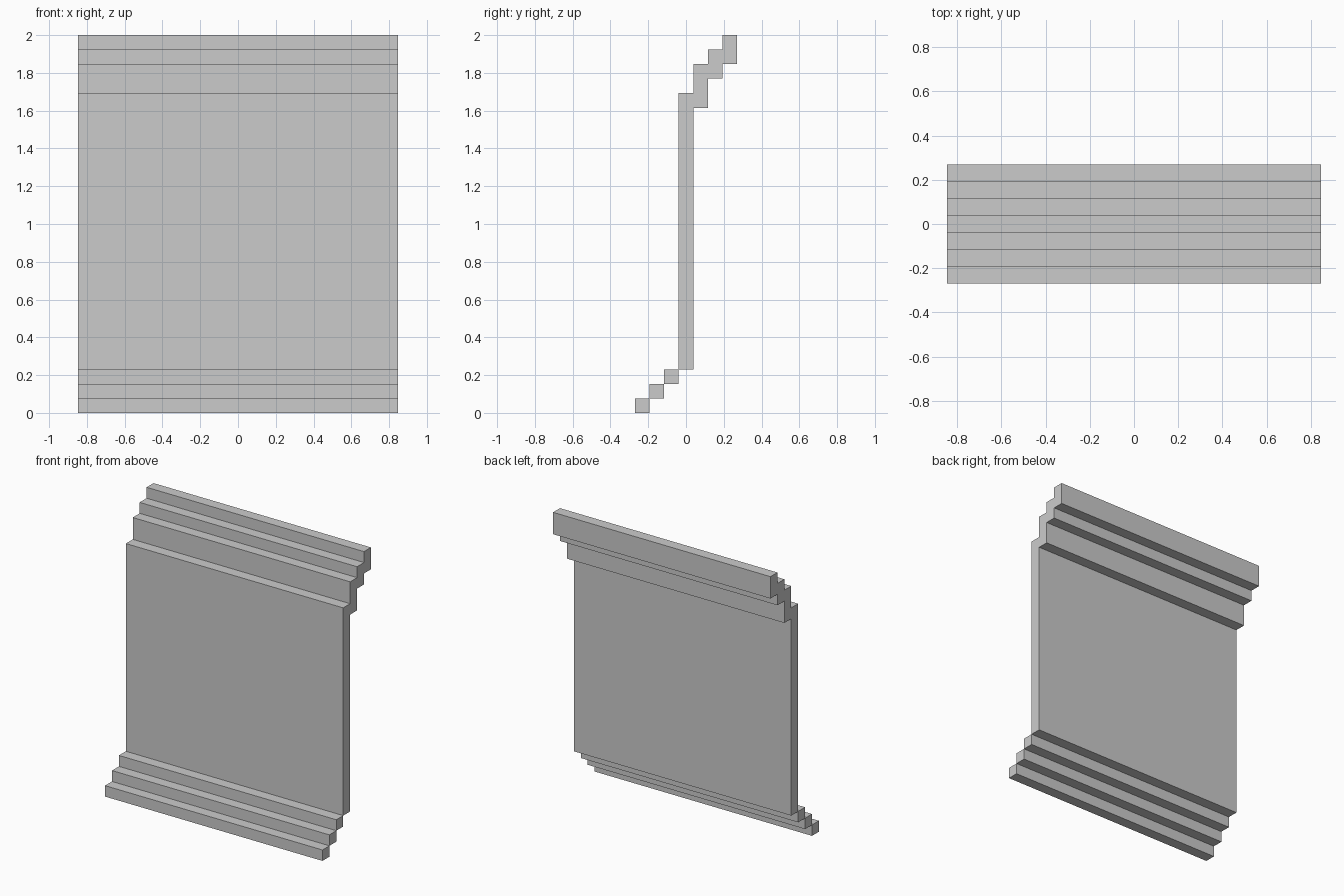
import bpy
import bmesh

if "Cube" in bpy.data.objects:
    bpy.data.objects.remove(bpy.data.objects["Cube"])

U = 2 / 26          # one square step of the side profile
HALF_WIDTH = 11 * U


def extrude_profile(name, points):
    """Extrude a side profile, given in (y, z) steps, across the full width."""
    bm = bmesh.new()
    verts = [bm.verts.new((-HALF_WIDTH, (y - 3.5) * U, z * U)) for y, z in points]
    face = bm.faces.new(verts)
    result = bmesh.ops.extrude_face_region(bm, geom=[face])
    moved = [g for g in result["geom"] if isinstance(g, bmesh.types.BMVert)]
    bmesh.ops.translate(bm, vec=(2 * HALF_WIDTH, 0, 0), verts=moved)
    bmesh.ops.recalc_face_normals(bm, faces=bm.faces)
    mesh = bpy.data.meshes.new(name)
    bm.to_mesh(mesh)
    bm.free()
    obj = bpy.data.objects.new(name, mesh)
    bpy.context.collection.objects.link(obj)
    return obj


# Upright panel with the stepped top leaning backwards: (bottom, top) per column
columns = [(3, 22), (21, 24), (23, 25), (24, 26)]
lower, upper = [], []
for i, (bottom, top) in enumerate(columns):
    lower += [(3 + i, bottom), (4 + i, bottom)]
    upper += [(3 + i, top), (4 + i, top)]
extrude_profile("panel_with_stepped_top", lower + upper[::-1])

# Bottom steps running forwards, meeting edge to edge
for i in range(3):
    extrude_profile(f"bottom_step_{i + 1}",
                    [(i, i), (i + 1, i), (i + 1, i + 1), (i, i + 1)])
